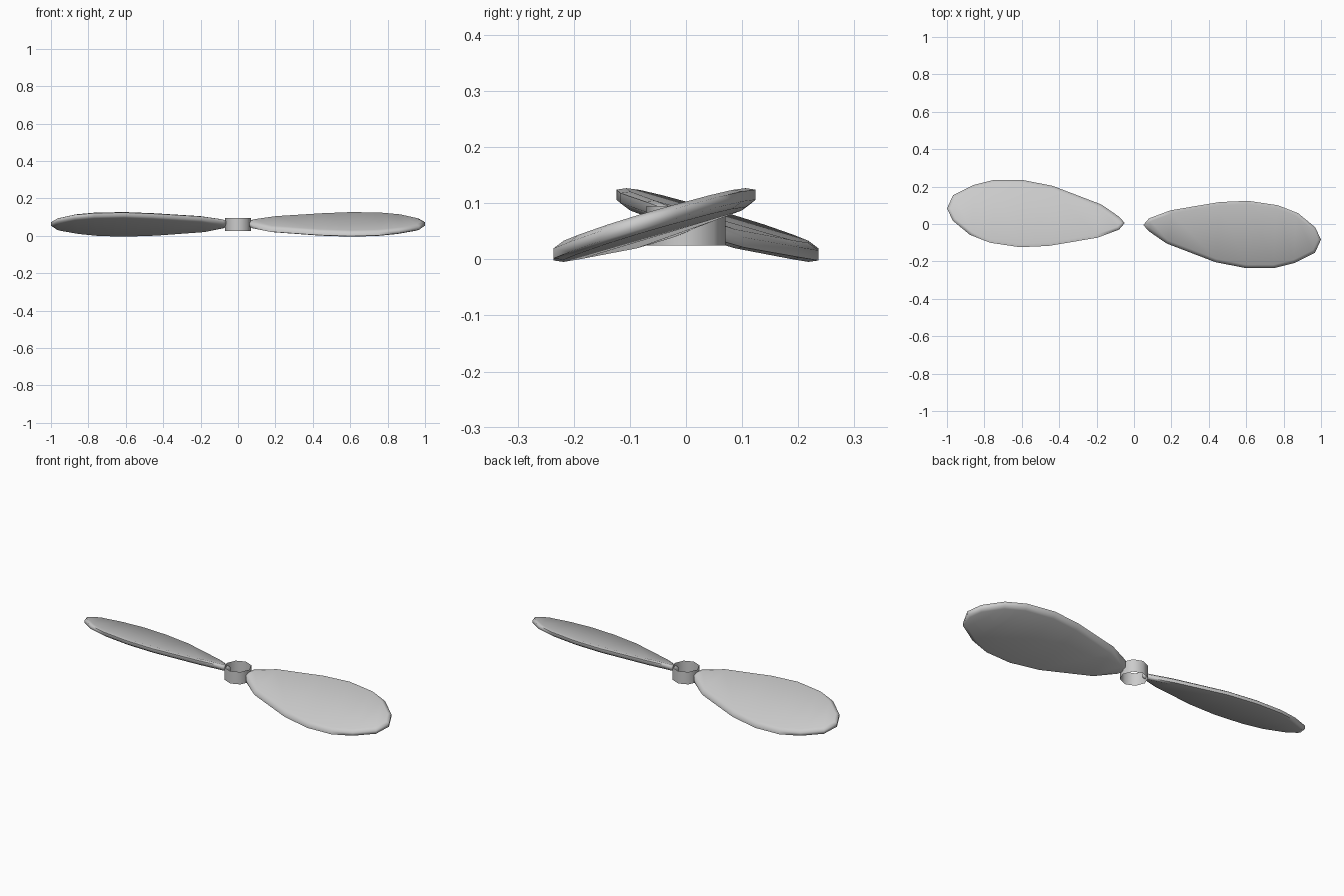
import bpy, bmesh, math
from mathutils import Vector, Matrix

if "Cube" in bpy.data.objects:
    bpy.data.objects.remove(bpy.data.objects["Cube"])

grey = bpy.data.materials.new("plain grey")
grey.use_nodes = True
colour = (0.6, 0.6, 0.6, 1)
grey.diffuse_color = colour
grey.node_tree.nodes["Principled BSDF"].inputs["Base Color"].default_value = colour

MID_Z = 0.0625


def make_object(name, bm, angle):
    bmesh.ops.recalc_face_normals(bm, faces=bm.faces)
    mesh = bpy.data.meshes.new(name)
    bm.to_mesh(mesh)
    bm.free()
    mesh.materials.append(grey)
    obj = bpy.data.objects.new(name, mesh)
    bpy.context.collection.objects.link(obj)
    bpy.ops.object.select_all(action='DESELECT')
    obj.select_set(True)
    bpy.context.view_layer.objects.active = obj
    bpy.ops.object.shade_smooth_by_angle(angle=math.radians(angle))
    return obj


# Blade plan outline: tip, leading edge, root, trailing edge
outline = [Vector(p) for p in (
    (1.0, -0.083), (0.968, -0.153), (0.86, -0.208), (0.748, -0.236),
    (0.6, -0.236), (0.435, -0.204), (0.174, -0.104), (0.077, -0.037),
    (0.05, -0.005), (0.08, 0.03), (0.195, 0.073), (0.455, 0.117),
    (0.61, 0.124), (0.77, 0.1), (0.877, 0.058), (0.968, -0.017))]


def blade_ring(bm, inset, height):
    """One loop of the outline, inset and twisted about the blade's spine."""
    ring = []
    for i, p in enumerate(outline):
        along = outline[(i + 1) % len(outline)] - outline[i - 1]
        inward = Vector((along.y, -along.x)).normalized()
        q = p + inward * inset
        slope = 0.3 + 0.15 * max(0, (0.4 - q.x) / 0.35) ** 2
        z = MID_Z + slope * (q.y + 0.085 * q.x) + height
        ring.append(bm.verts.new((q.x, q.y, z)))
    return ring


def cap(bm, ring):
    """Fill a ring with crosswise strips from tip to root."""
    half = len(ring) // 2
    bm.faces.new((ring[0], ring[1], ring[-1]))
    for i in range(1, half - 1):
        bm.faces.new((ring[i], ring[i + 1], ring[-i - 1], ring[-i]))
    bm.faces.new((ring[half - 1], ring[half], ring[half + 1]))


def make_blade(name, turn):
    bm = bmesh.new()
    rings = [blade_ring(bm, inset, h) for inset, h in
             ((0.018, -0.017), (0, -0.009), (0, 0.009), (0.018, 0.017))]
    for low, high in zip(rings, rings[1:]):
        for i in range(len(low)):
            bm.faces.new((low[i - 1], low[i], high[i], high[i - 1]))
    cap(bm, rings[0])
    cap(bm, rings[-1])
    bm.transform(Matrix.Rotation(turn, 4, 'Z'))
    make_object(name, bm, 80)


make_blade("left_blade", 0)
make_blade("right_blade", math.pi)

# Hub: open thin sleeve
bm = bmesh.new()
bmesh.ops.create_cone(bm, cap_ends=False, segments=8, radius1=0.07, radius2=0.07,
                      depth=0.07, matrix=Matrix.Translation((0, 0, 0.06)))
make_object("hub", bm, 60)
